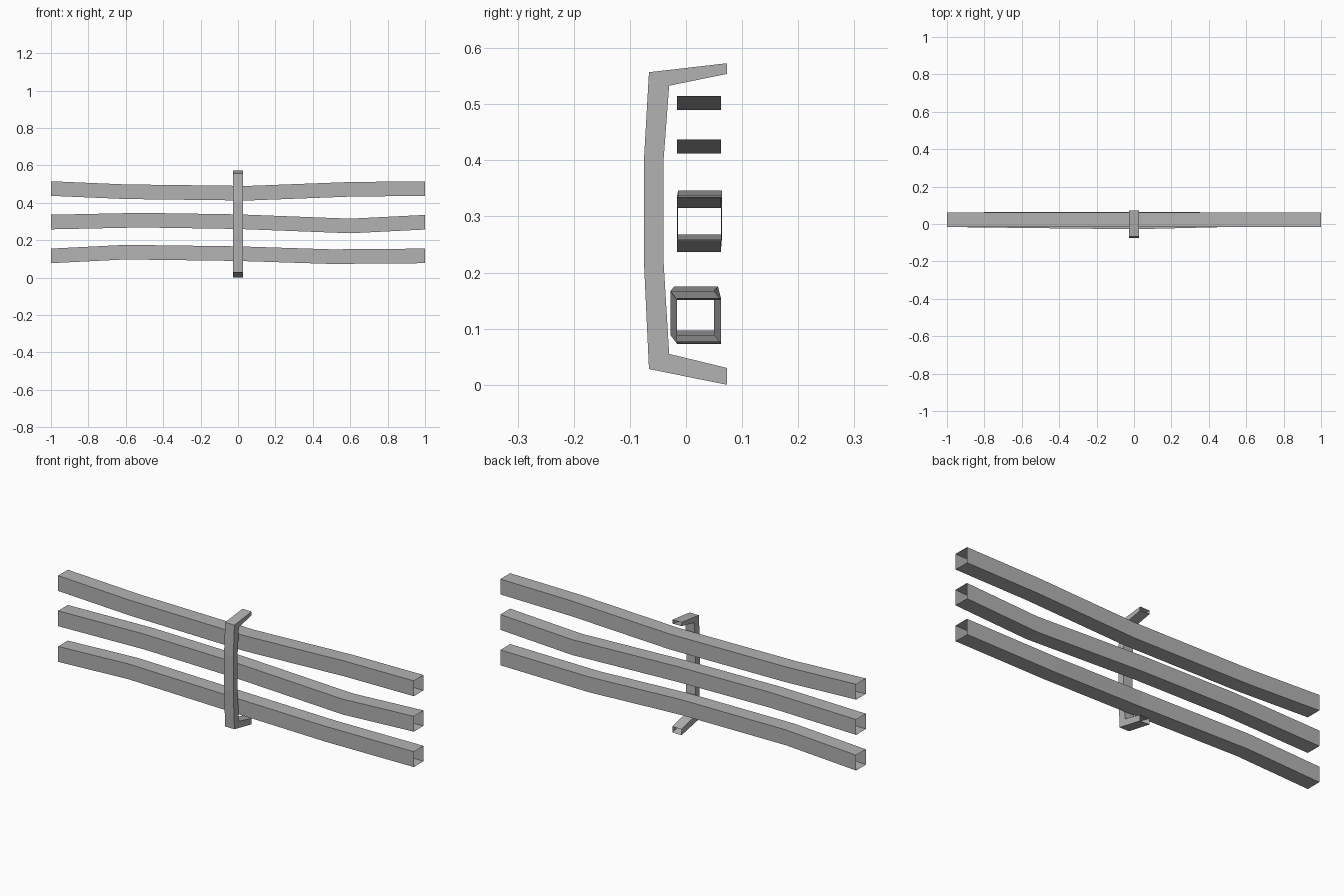
import bpy
import bmesh

if "Cube" in bpy.data.objects:
    bpy.data.objects.remove(bpy.data.objects["Cube"])

# Single weathered grey for everything
grey = bpy.data.materials.new("weathered grey")
grey.use_nodes = True
colour = (0.45, 0.45, 0.45, 1)
grey.diffuse_color = colour
grey.node_tree.nodes["Principled BSDF"].inputs["Base Color"].default_value = colour


def open_tube(name, rings):
    """Skin a row of four-point rings into a tube with open ends."""
    bm = bmesh.new()
    loops = [[bm.verts.new(p) for p in ring] for ring in rings]
    for a, b in zip(loops, loops[1:]):
        for i in range(4):
            j = (i + 1) % 4
            bm.faces.new((a[i], a[j], b[j], b[i]))
    mesh = bpy.data.meshes.new(name)
    bm.to_mesh(mesh)
    bm.free()
    mesh.materials.append(grey)
    obj = bpy.data.objects.new(name, mesh)
    bpy.context.collection.objects.link(obj)
    return obj


def rail(name, path, size=0.078):
    """Square rail; path holds x, front y and bottom z of each bend."""
    open_tube(name, [[(x, y, z), (x, y, z + size),
                      (x, y + size, z + size), (x, y + size, z)]
                     for x, y, z in path])


# Three warped rails
rail("top_rail", [(-1, -.016, .437), (-.6, -.016, .420), (.05, -.016, .412),
                  (.6, -.016, .433), (1, -.016, .437)])
rail("middle_rail", [(-1, -.016, .258), (-.52, -.014, .268), (0, -.014, .260),
                     (.6, -.016, .237), (1, -.016, .257)])
rail("bottom_rail", [(-1, -.016, .077), (-.6, -.021, .097), (0, -.028, .089),
                     (.5, -.016, .073), (1, -.016, .077)])

# Bent upright bracket: outer and inner y, z at each bend
half = 0.026
bends = [(.073, .573, .073, .554), (-.066, .557, -.03, .533),
         (-.075, .40, -.04, .40), (-.075, .22, -.04, .22),
         (-.066, .028, -.03, .055), (.073, 0, .073, .03)]
open_tube("upright_bracket", [[(-half, oy, oz), (half, oy, oz),
                               (half, iy, iz), (-half, iy, iz)]
                              for oy, oz, iy, iz in bends])

# Point all faces outward: tubes are open, so orient by local centre
for obj in bpy.context.collection.objects:
    if obj.type == 'MESH':
        bm = bmesh.new()
        bm.from_mesh(obj.data)
        bmesh.ops.recalc_face_normals(bm, faces=bm.faces)
        bm.to_mesh(obj.data)
        bm.free()
